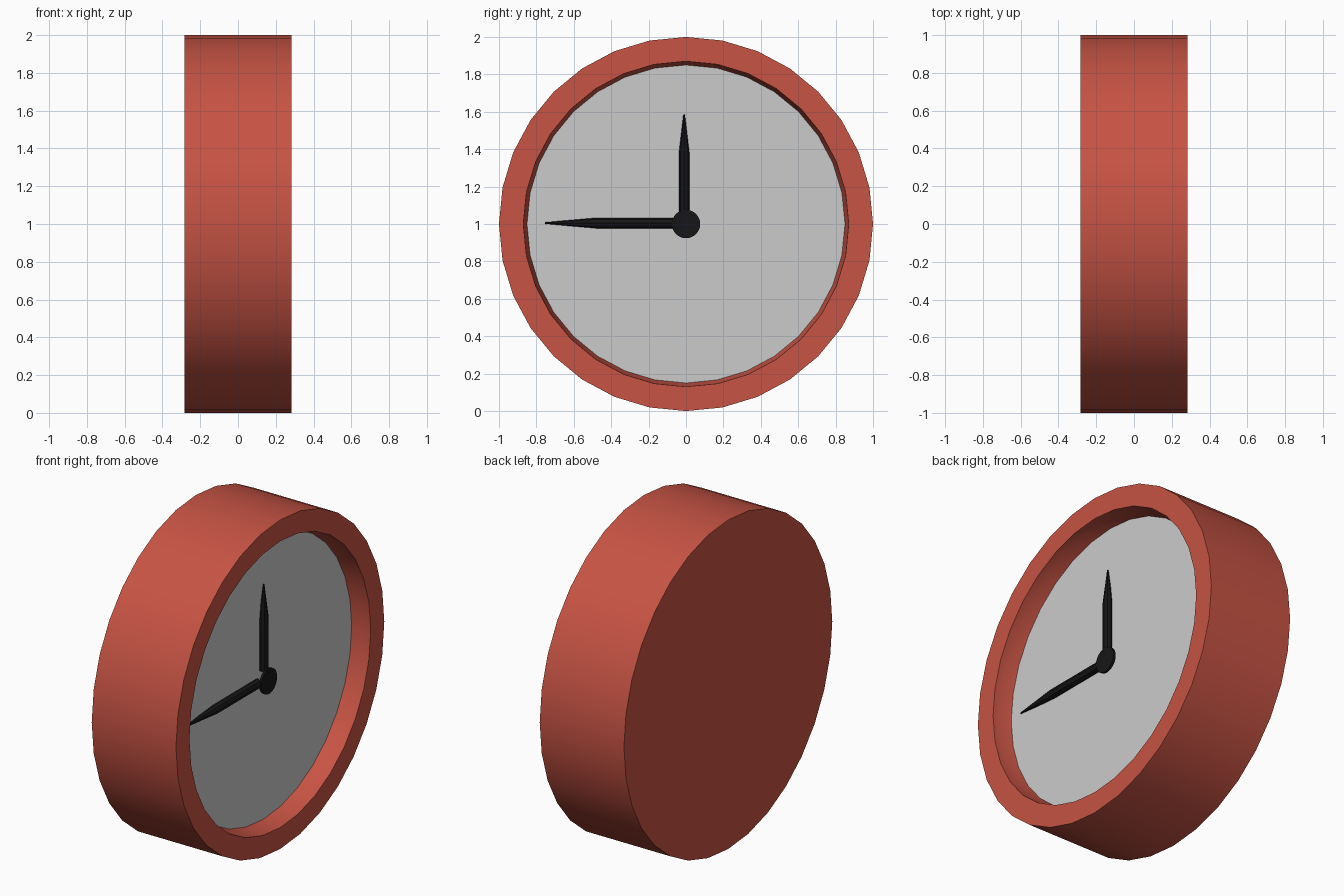
import bpy, bmesh, math
from mathutils import Matrix, Vector

if "Cube" in bpy.data.objects:
    bpy.data.objects.remove(bpy.data.objects["Cube"])


def material(name, rgb):
    m = bpy.data.materials.new(name)
    m.diffuse_color = (*rgb, 1)
    m.use_nodes = True
    m.node_tree.nodes["Principled BSDF"].inputs["Base Color"].default_value = m.diffuse_color
    return m


RED = material("red_paint", (0.57, 0.087, 0.058))
BLACK = material("black", (0.008, 0.008, 0.009))


def lathe(name, profile, sides, axis, origin, mat=None, angle=35):
    """Revolve (radius, height) points about an axis; radius 0 closes to a cap."""
    bm = bmesh.new()
    rings = []
    for r, h in profile:
        rings.append([bm.verts.new((r * math.cos(2 * math.pi * i / sides),
                                    r * math.sin(2 * math.pi * i / sides), h))
                      for i in range(sides)])
    for a, b in zip(rings, rings[1:]):
        for i in range(sides):
            j = (i + 1) % sides
            bm.faces.new((a[i], a[j], b[j], b[i]))
    # flat caps on both open ends
    bm.faces.new(rings[0][::-1])
    bm.faces.new(rings[-1])
    bmesh.ops.recalc_face_normals(bm, faces=bm.faces)
    turn = Vector((0, 0, 1)).rotation_difference(Vector(axis)).to_matrix().to_4x4()
    bm.transform(Matrix.Translation(origin) @ turn)
    me = bpy.data.meshes.new(name)
    bm.to_mesh(me)
    bm.free()
    ob = bpy.data.objects.new(name, me)
    bpy.context.collection.objects.link(ob)
    if mat:
        me.materials.append(mat)
    bpy.ops.object.select_all(action='DESELECT')
    ob.select_set(True)
    bpy.context.view_layer.objects.active = ob
    bpy.ops.object.shade_smooth_by_angle(angle=math.radians(angle))
    return ob


X = (1, 0, 0)
CENTRE = (0, 0, 1)

# round case with a recessed, slightly stepped inner rim
lathe("case", [(1, -0.283), (1, 0.283), (0.87, 0.283), (0.868, 0.235),
               (0.85, 0.165)], 32, X, CENTRE, RED, 15)

# grey dial
lathe("dial", [(0.85, 0.166), (0.85, 0.169)], 32, X, CENTRE)

# centre cap
lathe("hub", [(0.076, 0.195), (0.076, 0.21)], 32, X, CENTRE, BLACK)

# round tapered hands
for name, axis, origin, shoulder, tip in (
        ("hour_hand", (0, 0, 1), (0.18, -0.01, 1), 0.38, 0.585),
        ("minute_hand", (0, -1, 0), (0.18, 0, 1.005), 0.48, 0.755)):
    lathe(name, [(0.028, 0.065), (0.028, shoulder), (0.004, tip)],
          8, axis, origin, BLACK)
